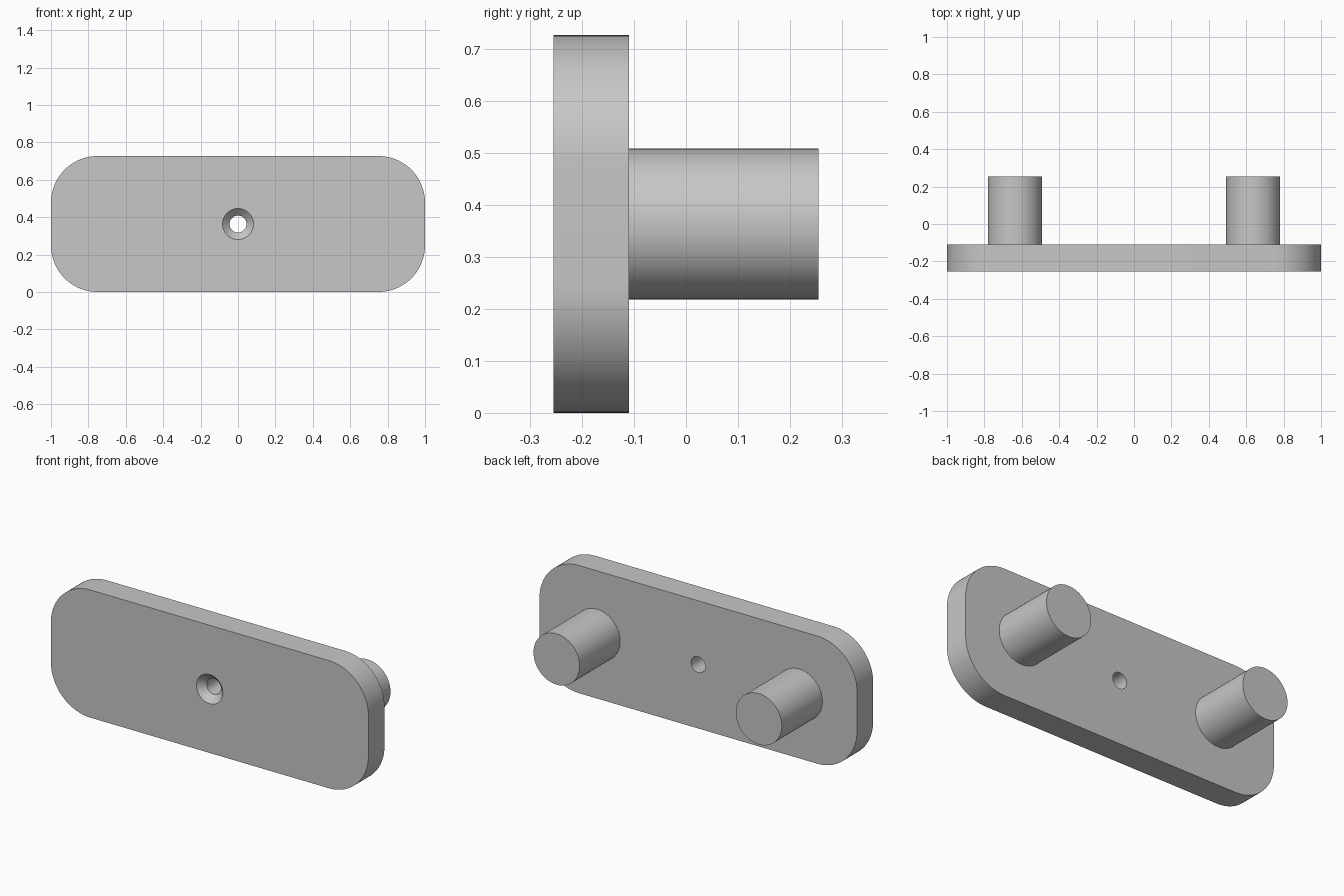
import bpy
import bmesh
from math import cos, sin, pi, radians

cube = bpy.data.objects.get("Cube")
if cube:
    bpy.data.objects.remove(cube, do_unlink=True)

# Overall sizes
HEIGHT = 0.727
MID_Z = HEIGHT / 2
FRONT, PLATE_BACK, PEG_BACK = -0.255, -0.11, 0.255
CORNER = 0.25
HOLE_R, SINK_R = 0.045, 0.083
STEPS = 24  # segments per quarter turn

grey = bpy.data.materials.new("grey")
grey.use_nodes = True
colour = (0.57, 0.57, 0.57, 1)
grey.diffuse_color = colour
grey.node_tree.nodes["Principled BSDF"].inputs["Base Color"].default_value = colour


def rounded_loop(radius, y, dx=0, dz=0):
    """Rounded rectangle facing y; dx and dz spread the corner centres."""
    points = []
    for quarter, (sx, sz) in enumerate([(1, 1), (-1, 1), (-1, -1), (1, -1)]):
        for i in range(STEPS + 1):
            # Without a spread the loop becomes an evenly divided circle
            part = i / STEPS if dx else (i + 0.5) / (STEPS + 1)
            a = (quarter + part) * pi / 2
            points.append((sx * dx + radius * cos(a), y, sz * dz + radius * sin(a)))
    return points


def loft(name, loops, closed, x=0):
    """Skin successive loops; closed joins last to first, otherwise cap the ends."""
    bm = bmesh.new()
    rings = [[bm.verts.new(p) for p in loop] for loop in loops]
    following = rings[1:] + (rings[:1] if closed else [])
    for a, b in zip(rings, following):
        for i in range(len(a)):
            bm.faces.new((a[i - 1], a[i], b[i], b[i - 1]))
    if not closed:
        bm.faces.new(rings[0])
        bm.faces.new(rings[-1])
    bmesh.ops.recalc_face_normals(bm, faces=bm.faces)
    mesh = bpy.data.meshes.new(name)
    bm.to_mesh(mesh)
    bm.free()
    mesh.materials.append(grey)
    obj = bpy.data.objects.new(name, mesh)
    obj.location = (x, 0, MID_Z)
    bpy.context.collection.objects.link(obj)
    bpy.ops.object.select_all(action="DESELECT")
    obj.select_set(True)
    bpy.context.view_layer.objects.active = obj
    bpy.ops.object.shade_smooth_by_angle(angle=radians(30))
    return obj


# Plate with rounded corners and a countersunk through hole
spread = (1 - CORNER, MID_Z - CORNER)
loft("plate", [
    rounded_loop(CORNER, FRONT, *spread),
    rounded_loop(CORNER, PLATE_BACK, *spread),
    rounded_loop(HOLE_R, PLATE_BACK),
    rounded_loop(HOLE_R, FRONT + SINK_R - HOLE_R),
    rounded_loop(SINK_R, FRONT),
], closed=True)

# Pair of round pegs on the back
for name, side in (("left_peg", 1), ("right_peg", -1)):
    loft(name, [rounded_loop(0.145, PLATE_BACK), rounded_loop(0.145, PEG_BACK)],
         closed=False, x=side * 0.637)
